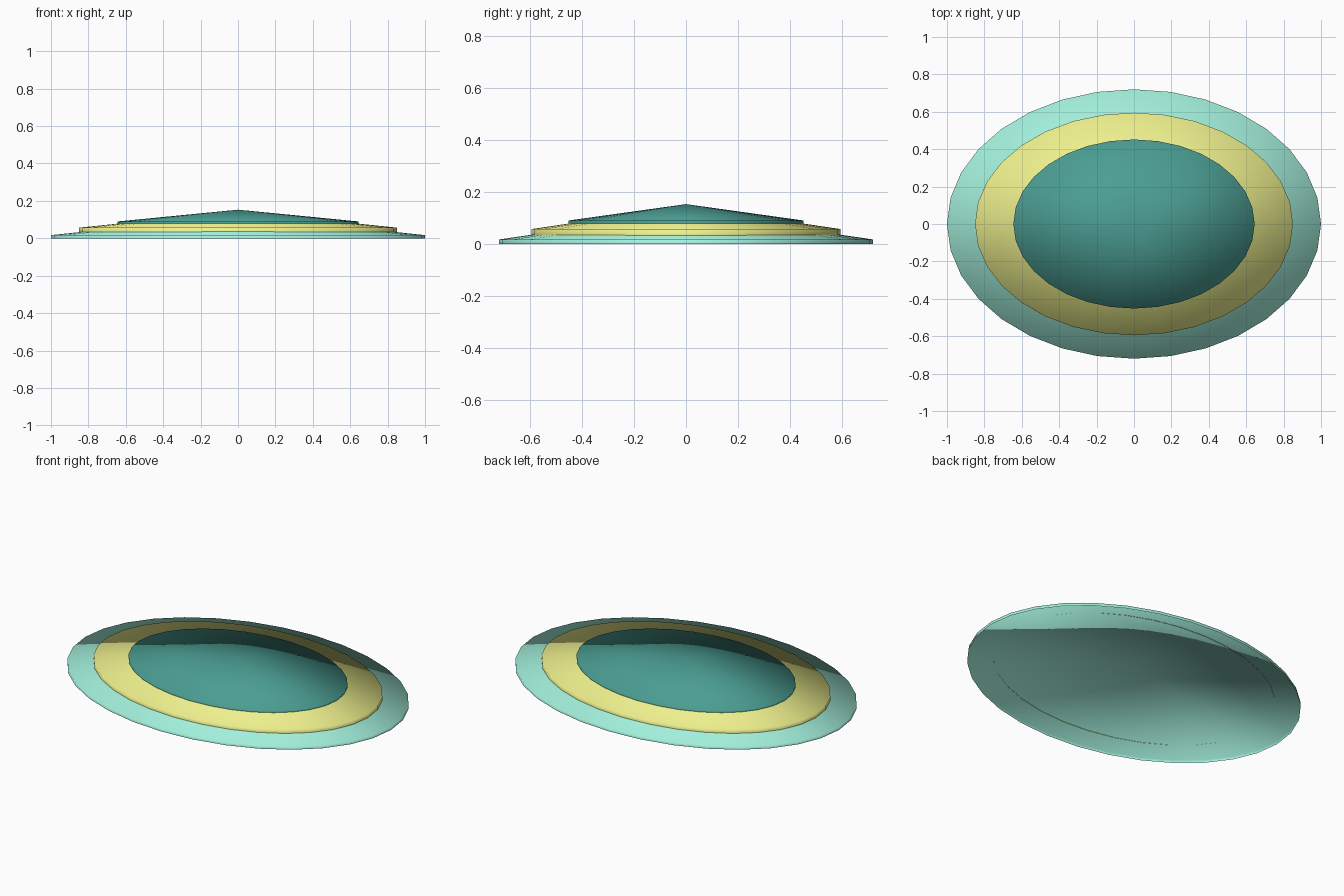
import bpy, bmesh, math

if "Cube" in bpy.data.objects:
    bpy.data.objects.remove(bpy.data.objects["Cube"])

SIDES = 32


def make_material(name, rgb):
    mat = bpy.data.materials.new(name)
    mat.diffuse_color = (*rgb, 1)
    mat.use_nodes = True
    mat.node_tree.nodes["Principled BSDF"].inputs["Base Color"].default_value = mat.diffuse_color
    return mat


def shallow_dome(name, rx, ry, z_base, z_rim, z_apex, mat):
    """Open elliptical shell: short upright rim and a low cone on top."""
    bm = bmesh.new()

    def ring(z):
        return [bm.verts.new((rx * math.cos(a), ry * math.sin(a), z))
                for a in (2 * math.pi * i / SIDES for i in range(SIDES))]

    low, high = ring(z_base), ring(z_rim)
    apex = bm.verts.new((0, 0, z_apex))
    for i in range(SIDES):
        j = (i + 1) % SIDES
        bm.faces.new((low[i], low[j], high[j], high[i]))
        bm.faces.new((high[i], high[j], apex))
    for f in bm.faces:
        f.smooth = True
    mesh = bpy.data.meshes.new(name)
    bm.to_mesh(mesh)
    bm.free()
    mesh.materials.append(mat)
    obj = bpy.data.objects.new(name, mesh)
    bpy.context.collection.objects.link(obj)
    return obj


mint = make_material("mint", (0.37, 0.88, 0.72))
yellow = make_material("yellow", (0.86, 0.88, 0.27))
teal = make_material("teal", (0.07, 0.34, 0.29))

# Three stacked shells, from the ground up
shallow_dome("outer_layer", 1.0, 0.72, 0.0, 0.017, 0.122, mint)
shallow_dome("middle_layer", 0.85, 0.595, 0.033, 0.057, 0.145, yellow)
shallow_dome("top_layer", 0.645, 0.452, 0.079, 0.09, 0.153, teal)
